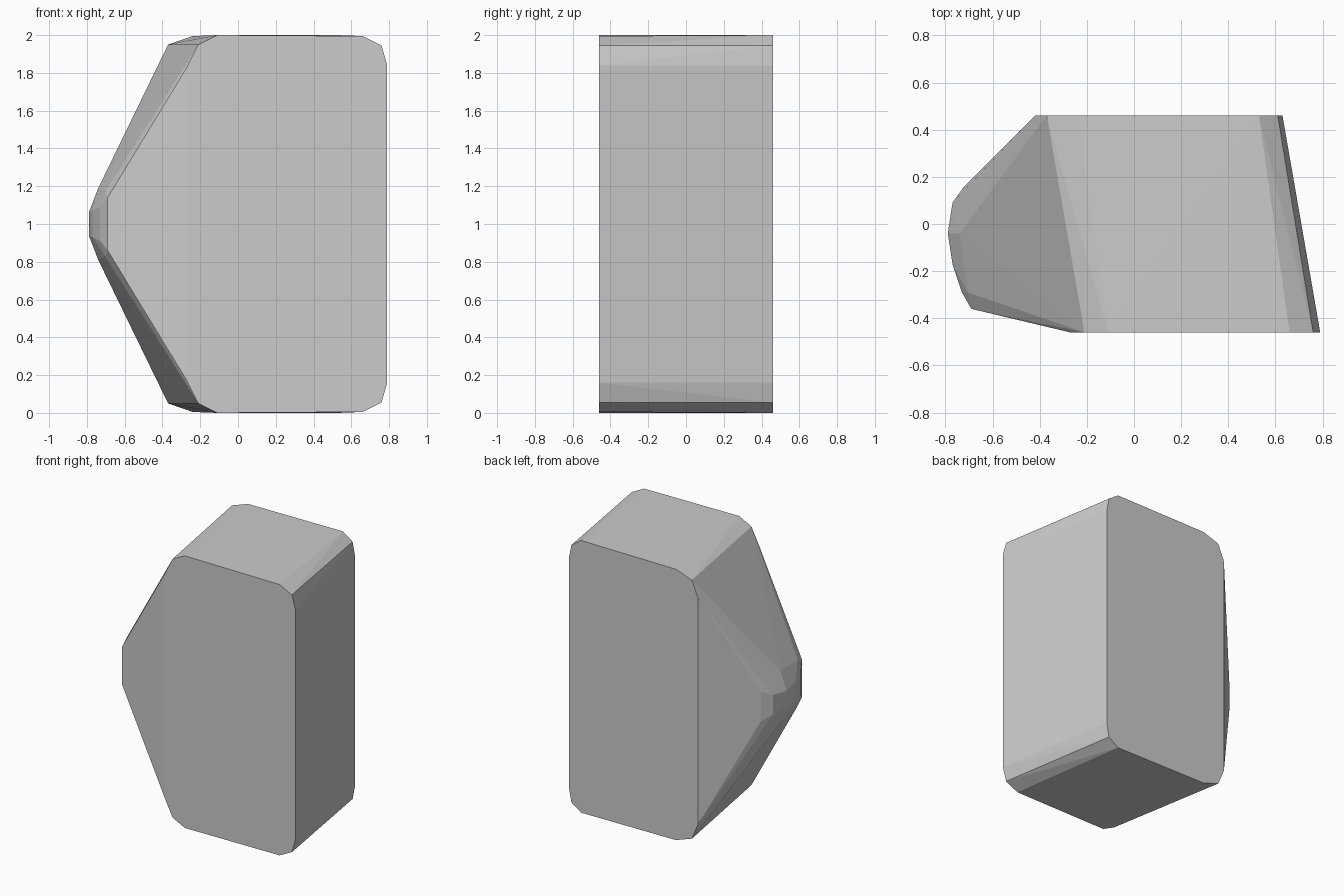
import bpy, bmesh, math

if "Cube" in bpy.data.objects:
    bpy.data.objects.remove(bpy.data.objects["Cube"])

# Upper half of each outline; mirrored about z = 1
front_face = [(-0.27, 1.83), (-0.21, 1.95), (-0.11, 2.0), (0.66, 1.995), (0.76, 1.945), (0.79, 1.84)]
back_face = [(-0.42, 1.83), (-0.37, 1.95), (-0.24, 1.995), (0.53, 2.0), (0.61, 1.945), (0.63, 1.84)]
# Rounded nose on the left side (x, y, z)
nose = [(-0.69, -0.36, 1.14), (-0.73, -0.29, 1.09), (-0.77, -0.17, 1.07), (-0.79, -0.04, 1.06),
        (-0.77, 0.09, 1.07), (-0.72, 0.16, 1.11),
        (-0.705, -0.29, 1.17), (-0.74, -0.04, 1.19), (-0.715, 0.12, 1.19)]

points = [(x, -0.46, z) for x, z in front_face]
points += [(x, 0.46, z) for x, z in back_face]
points += nose
points += [(x, y, 2 - z) for x, y, z in points]

# Faceted stone: convex skin around all outlines
bm = bmesh.new()
for p in points:
    bm.verts.new(p)
hull = bmesh.ops.convex_hull(bm, input=bm.verts[:])
loose = [v for v in bm.verts if not v.link_faces]
bmesh.ops.delete(bm, geom=loose, context='VERTS')
bmesh.ops.dissolve_limit(bm, angle_limit=math.radians(0.5), verts=bm.verts[:], edges=bm.edges[:])
bmesh.ops.recalc_face_normals(bm, faces=bm.faces[:])

mesh = bpy.data.meshes.new("faceted_block")
bm.to_mesh(mesh)
bm.free()
block = bpy.data.objects.new("faceted_block", mesh)
bpy.context.collection.objects.link(block)
